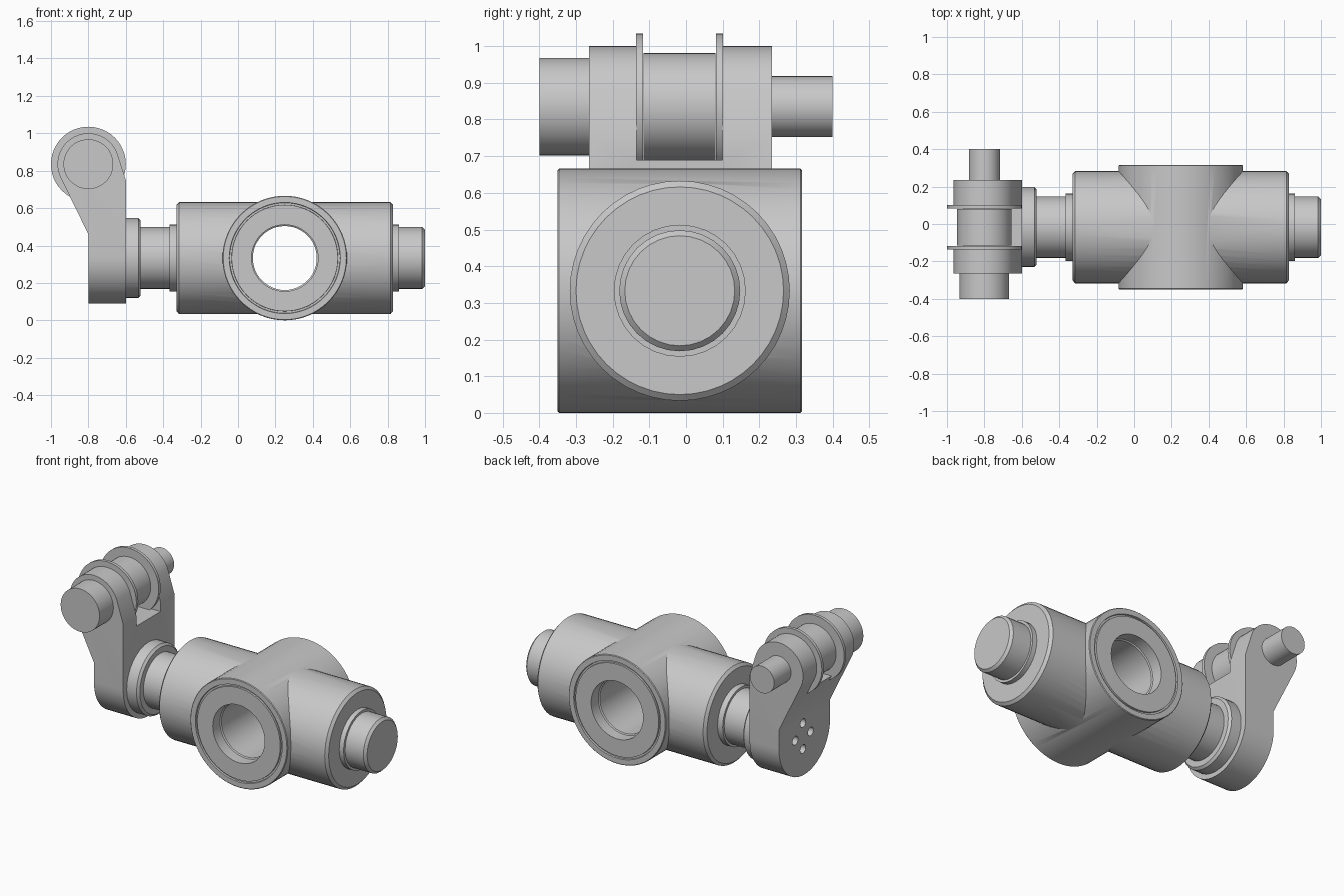
import bpy, bmesh, math
from mathutils import Matrix

if "Cube" in bpy.data.objects:
    bpy.data.objects.remove(bpy.data.objects["Cube"])

YC, ZC = -0.017, 0.333           # main shaft axis
PX, PZ = -0.8, 0.835             # roller pin axis

steel = bpy.data.materials.new("grey steel")
steel.diffuse_color = (0.58, 0.58, 0.58, 1)
steel.use_nodes = True
steel.node_tree.nodes["Principled BSDF"].inputs["Base Color"].default_value = steel.diffuse_color


def add(name, bm):
    bmesh.ops.recalc_face_normals(bm, faces=bm.faces[:])
    me = bpy.data.meshes.new(name)
    bm.to_mesh(me)
    bm.free()
    ob = bpy.data.objects.new(name, me)
    bpy.context.collection.objects.link(ob)
    me.materials.append(steel)
    return ob


def smooth(ob):
    bpy.ops.object.select_all(action='DESELECT')
    ob.select_set(True)
    bpy.context.view_layer.objects.active = ob
    bpy.ops.object.shade_smooth_by_angle(angle=math.radians(30))


def turned(name, profile, axis, centre, seg=32):
    """Solid of revolution; profile is (position along axis, radius)."""
    bm = bmesh.new()
    rings = []
    for t, r in profile:
        ring = []
        for i in range(seg):
            a = 2 * math.pi * i / seg
            c, s = r * math.cos(a), r * math.sin(a)
            co = (t, centre[0] + c, centre[1] + s) if axis == 'X' else (centre[0] + c, t, centre[1] + s)
            ring.append(bm.verts.new(co))
        rings.append(ring)
    for a, b in zip(rings, rings[1:]):
        for i in range(seg):
            j = (i + 1) % seg
            bm.faces.new((a[i], a[j], b[j], b[i]))
    bm.faces.new(rings[0])
    bm.faces.new(rings[-1])
    return add(name, bm)


def extruded(name, pts, axis, lo, hi):
    """Prism from a 2D outline, extruded along X or Y."""
    bm = bmesh.new()
    ends = [[bm.verts.new((t, u, v) if axis == 'X' else (u, t, v)) for u, v in pts] for t in (lo, hi)]
    n = len(pts)
    for i in range(n):
        j = (i + 1) % n
        bm.faces.new((ends[0][i], ends[0][j], ends[1][j], ends[1][i]))
    bm.faces.new(ends[0])
    bm.faces.new(ends[1])
    return add(name, bm)


def cut(ob, tool, op):
    mod = ob.modifiers.new(op, 'BOOLEAN')
    mod.operation, mod.solver, mod.object = op, 'EXACT', tool
    bpy.context.view_layer.objects.active = ob
    bpy.ops.object.modifier_apply(modifier=mod.name)
    bpy.data.objects.remove(tool)


def arc(cx, cz, r, a0, a1, n):
    return [(cx + r * math.cos(math.radians(a0 + (a1 - a0) * i / n)),
             cz + r * math.sin(math.radians(a0 + (a1 - a0) * i / n))) for i in range(n + 1)]


# Housing: long barrel merged with a cross barrel, then bored through
housing = turned("housing", [(-0.33, 0.283), (-0.315, 0.3), (0.815, 0.3), (0.83, 0.283)],
                 'X', (YC, ZC), 48)
half = [(-0.34, 0.285), (-0.34, 0.295), (-0.35, 0.297), (-0.35, 0.329), (-0.346, 0.333)]
cross = [(-0.35, 0.284)] + half
cross += [(2 * YC - t, r) for t, r in reversed(cross)]
cut(housing, turned("cross_barrel", cross, 'Y', (0.25, ZC), 64), 'UNION')
bore = [(-0.5, 0.178), (-0.28, 0.178), (-0.275, 0.171)]
bore += [(2 * YC - t, r) for t, r in reversed(bore)]
cut(housing, turned("bore", bore, 'Y', (0.25, ZC), 48), 'DIFFERENCE')
smooth(housing)

# Shaft ends with collars, and the flange against the arm
smooth(turned("right_shaft", [(0.8, 0.18), (0.86, 0.18), (0.86, 0.165), (0.985, 0.165), (1.0, 0.15)],
              'X', (YC, ZC)))
smooth(turned("left_shaft", [(-0.3, 0.18), (-0.365, 0.18), (-0.365, 0.165), (-0.52, 0.165),
                             (-0.52, 0.2), (-0.533, 0.214), (-0.61, 0.214)], 'X', (YC, ZC)))

# Arm: side outline trimmed to a round-bottomed plate
side = [(-0.8, 0.05), (-0.6, 0.05), (-0.6, 0.75)] + arc(PX, PZ, 0.165, 17.5, 206, 28) + [(-0.8, 0.46)]
arm = extruded("fork_arm", side, 'Y', -0.265, 0.235)
plate = arc(-0.015, 0.34, 0.25, 180, 360, 32) + [(0.235, 1.2), (-0.265, 1.2)]
cut(arm, extruded("plate", plate, 'X', -1.2, -0.4), 'INTERSECT')
# Fork slot
slot = [(-1.2, 0.69), (-0.4, 0.69), (-0.4, 1.2), (-1.2, 1.2)]
cut(arm, extruded("slot", slot, 'Y', -0.135, 0.1), 'DIFFERENCE')
# Four bolt holes in the outer face
for k in range(4):
    a = k * math.pi / 2
    hole = turned("bolt_hole", [(-0.9, 0.027), (-0.7, 0.027)], 'X',
                  (0.0 + 0.075 * math.cos(a), ZC + 0.08 * math.sin(a)), 16)
    cut(arm, hole, 'DIFFERENCE')
smooth(arm)

# Roller, washers and pin ends
for name, y0, y1, r in (("roller", -0.116, 0.081, 0.146),
                        ("front_washer", -0.136, -0.117, 0.2),
                        ("back_washer", 0.082, 0.101, 0.2),
                        ("front_pin", -0.4, -0.25, 0.133),
                        ("back_pin", 0.22, 0.4, 0.083)):
    smooth(turned(name, [(y0, r), (y1, r)], 'Y', (PX, PZ), 48))
